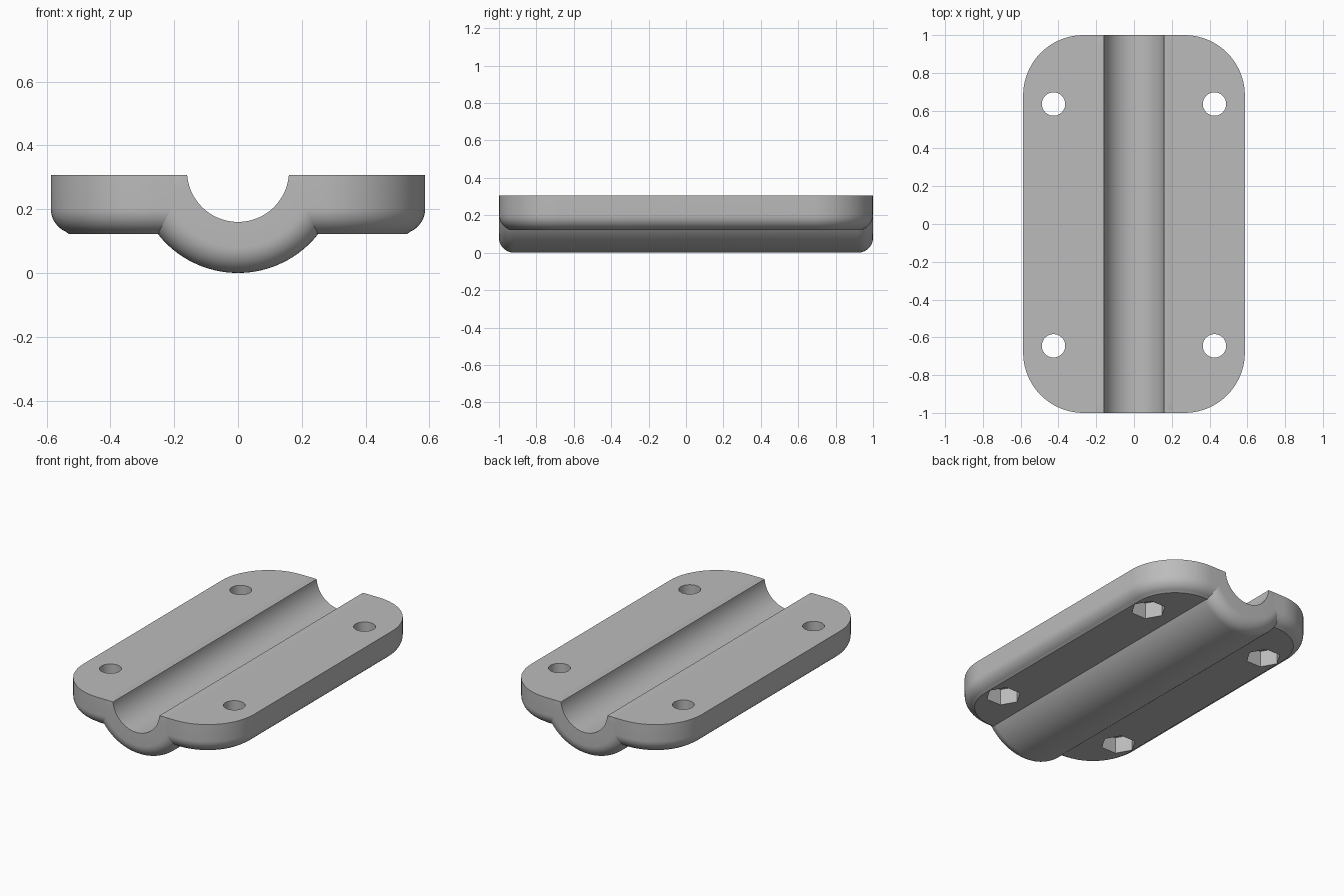
import bpy, bmesh
from math import sin, cos, asin, pi, radians

if "Cube" in bpy.data.objects:
    bpy.data.objects.remove(bpy.data.objects["Cube"])

TOP, BASE, AXIS = 0.307, 0.122, 0.32     # plate top, plate underside, bore axis height
HALF_X, CORNER, FILLET = 0.587, 0.32, 0.08
RIB_R, BORE_R, SEAM = 0.32, 0.16, 0.2    # SEAM is where flange and rib meet
HOLE_X, HOLE_Y = 0.426, (-0.645, 0.635)
POCKET_TOP = BASE + 0.1

grey = bpy.data.materials.new("plain grey")
grey.use_nodes = True
colour = (0.5, 0.5, 0.5, 1)
grey.diffuse_color = colour
grey.node_tree.nodes["Principled BSDF"].inputs["Base Color"].default_value = colour


def skin(bm, rings):
    """Walls through matching closed rings; returns the first and last edge loops."""
    loops = [[bm.verts.new(p) for p in ring] for ring in rings]
    n = len(loops[0])
    for a, b in zip(loops, loops[1:]):
        for i in range(n):
            j = (i + 1) % n
            bm.faces.new((a[i], a[j], b[j], b[i]))
    return [[bm.edges.get((v[i], v[(i + 1) % n])) for i in range(n)]
            for v in (loops[0], loops[-1])]


def fill(bm, edges, normal):
    """Flat cap; inner loops become holes."""
    bmesh.ops.triangle_fill(bm, use_beauty=True, edges=edges, normal=normal)


def finish(bm, name):
    bmesh.ops.recalc_face_normals(bm, faces=bm.faces[:])
    mesh = bpy.data.meshes.new(name)
    bm.to_mesh(mesh)
    bm.free()
    mesh.materials.append(grey)
    obj = bpy.data.objects.new(name, mesh)
    bpy.context.scene.collection.objects.link(obj)
    return obj


def round_steps(start):
    """Quarter-round as (inset, distance) pairs."""
    angles = [radians(start + (90 - start) * i / 10) for i in range(11)]
    return [(FILLET * (1 - sin(a)), FILLET * (1 - cos(a))) for a in angles]


def flange_ring(side, inset, z, steps=20):
    r, ring = CORNER - inset, [(side * SEAM, inset - 1, z)]
    for start, sy in ((-pi / 2, -1), (0, 1)):
        for i in range(steps + 1):
            a = start + pi / 2 * i / steps
            ring.append((side * (HALF_X - CORNER + r * cos(a)),
                         sy * (1 - CORNER) + r * sin(a), z))
    return ring + [(side * SEAM, 1 - inset, z)]


def polygon(x, y, r, n, z):
    return [(x + r * cos(2 * pi * i / n), y + r * sin(2 * pi * i / n), z) for i in range(n)]


def build_flange(name, side):
    bm = bmesh.new()
    rings = [flange_ring(side, d, BASE + h) for d, h in round_steps(17)]
    rings[0] = [(x, y, BASE) for x, y, z in rings[0]]
    bottom, top = skin(bm, rings + [flange_ring(side, 0, TOP)])
    # Bolt holes opening into hexagonal nut pockets underneath
    for y in HOLE_Y:
        x = side * HOLE_X
        hole_low, hole_top = skin(bm, [polygon(x, y, 0.062, 40, z) for z in (POCKET_TOP, TOP)])
        hex_low, hex_top = skin(bm, [polygon(x, y, 0.1, 6, z) for z in (BASE, POCKET_TOP)])
        fill(bm, hole_low + hex_top, (0, 0, -1))
        bottom += hex_low
        top += hole_top
    fill(bm, bottom, (0, 0, -1))
    fill(bm, top, (0, 0, 1))
    return finish(bm, name)


def arc(r, y, a0, a1, n):
    angles = [a0 + (a1 - a0) * i / n for i in range(n + 1)]
    return [(r * cos(a), y, AXIS + r * sin(a)) for a in angles]


def rib_ring(r, y):
    """Half-pipe section: outer arc, flat lips, channel arc."""
    lip = asin((AXIS - TOP) / BORE_R)
    return (arc(r, y, -pi + 0.2, -0.2, 48) + [(SEAM, y, TOP)]
            + arc(BORE_R, y, -lip, lip - pi, 40) + [(-SEAM, y, TOP)])


def build_rib():
    bm = bmesh.new()
    steps = round_steps(0)
    rings = [rib_ring(RIB_R - d, h - 1) for d, h in steps]
    rings += [rib_ring(RIB_R - d, 1 - h) for d, h in reversed(steps)]
    front, back = skin(bm, rings)
    fill(bm, front, (0, -1, 0))
    fill(bm, back, (0, 1, 0))
    return finish(bm, "channel_rib")


parts = [build_flange("left_flange", 1), build_flange("right_flange", -1), build_rib()]

# Smooth shading with crisp edges
bpy.ops.object.select_all(action='DESELECT')
for part in parts:
    part.select_set(True)
bpy.context.view_layer.objects.active = parts[0]
bpy.ops.object.shade_smooth_by_angle(angle=radians(30))
